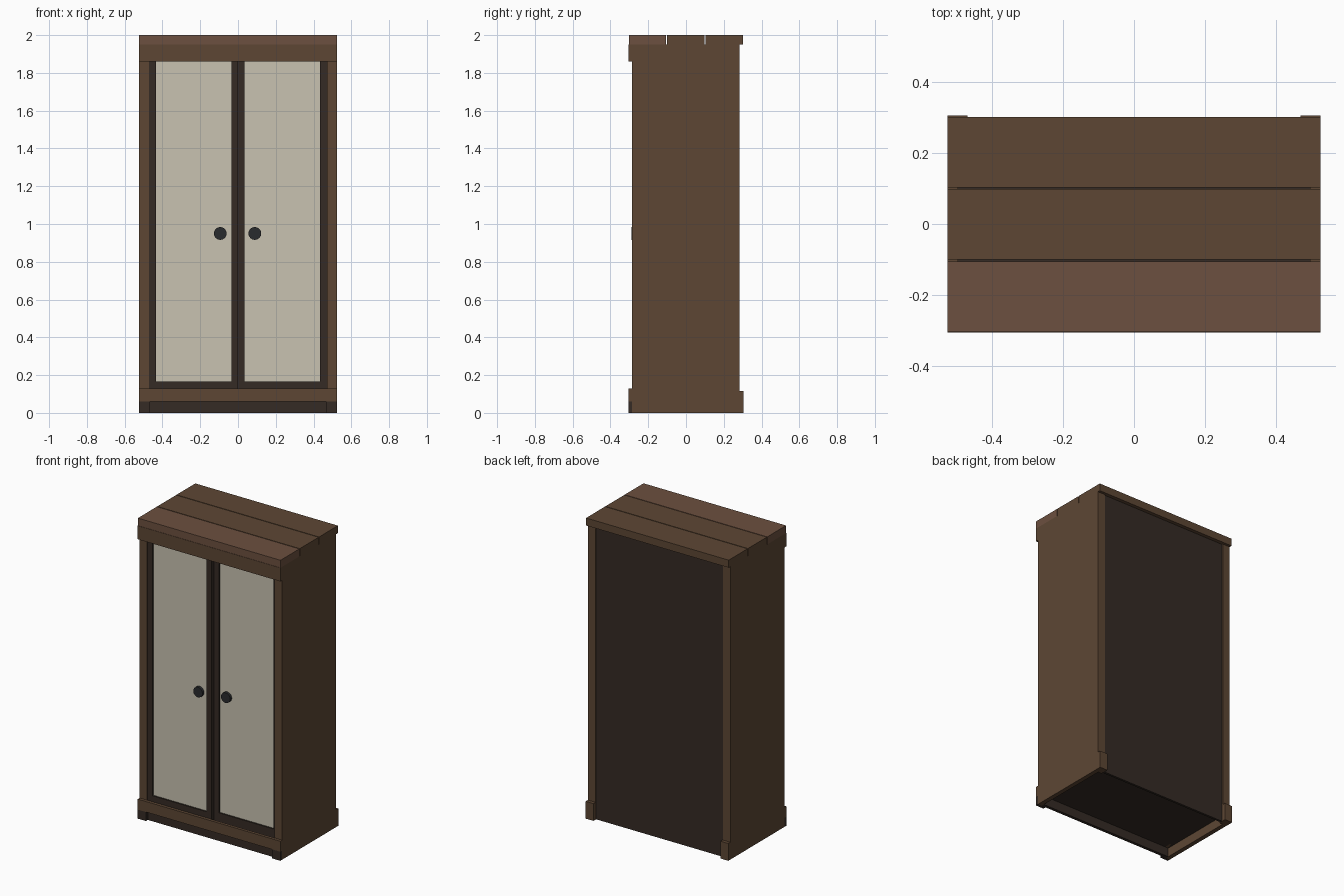
import bpy, math

if "Cube" in bpy.data.objects:
    bpy.data.objects.remove(bpy.data.objects["Cube"])


def material(name, rgb):
    m = bpy.data.materials.new(name)
    m.diffuse_color = (*rgb, 1)
    m.use_nodes = True
    m.node_tree.nodes["Principled BSDF"].inputs["Base Color"].default_value = m.diffuse_color
    return m


WOOD = material("brown_wood", (0.11, 0.062, 0.034))
TOPWOOD = material("reddish_wood", (0.15, 0.08, 0.05))
DARK = material("dark_wood", (0.035, 0.024, 0.018))
PAPER = material("pale_panel", (0.58, 0.54, 0.44))
IRON = material("dark_iron", (0.022, 0.024, 0.026))


def box(name, x, y, z, mat):
    """Box from (min, max) pairs on each axis."""
    bpy.ops.mesh.primitive_cube_add(size=1, location=[sum(p) / 2 for p in (x, y, z)])
    ob = bpy.context.object
    ob.scale = [p[1] - p[0] for p in (x, y, z)]
    bpy.ops.object.transform_apply(location=False, rotation=False, scale=True)
    ob.name = name
    ob.data.materials.append(mat)
    return ob


def pair(name, x, y, z, mat):
    """The same box on both sides of x = 0."""
    box("right_" + name, x, y, z, mat)
    box("left_" + name, (-x[1], -x[0]), y, z, mat)


W, D = 0.525, 0.303

# Top planks with narrow gaps
for i, mat in enumerate((TOPWOOD, WOOD, WOOD)):
    y0 = -D + i * 0.203
    box(f"top_plank_{i + 1}", (-W, W), (y0, y0 + 0.198), (1.95, 2.0), mat)

# Carcass: sides, corner posts, feet
pair("side_panel", (0.495, W), (-0.285, 0.283), (0, 1.95), WOOD)
pair("front_post", (0.47, 0.495), (-0.285, -0.215), (0.06, 1.95), WOOD)
pair("back_post", (0.47, 0.495), (0.25, 0.283), (0, 1.95), WOOD)
pair("front_foot", (0.465, W), (-0.305, -0.285), (0, 0.06), DARK)
pair("back_foot", (0.468, W), (0.283, 0.305), (0, 0.115), WOOD)
box("back_panel", (-0.47, 0.47), (0.262, 0.277), (0, 1.95), DARK)
box("floor_board", (-0.495, 0.495), (-0.285, 0.262), (0.06, 0.09), DARK)
box("kick_board", (-0.495, 0.495), (-0.285, -0.265), (0, 0.06), DARK)
box("header_board", (-W, W), (-0.305, -0.285), (1.86, 1.95), WOOD)
box("bottom_rail", (-W, W), (-0.305, -0.285), (0.06, 0.13), WOOD)

# Sliding doors: left one runs in front of the right one
for side, x0, x1, y in (("left", -0.47, 0.0, -0.28), ("right", 0.0, 0.47, -0.25)):
    ys, f = (y, y + 0.025), 0.035
    z0, z1 = 0.09, 1.94
    box(side + "_door_outer_stile", (x0, x0 + f), ys, (z0, z1), DARK)
    box(side + "_door_inner_stile", (x1 - f, x1), ys, (z0, z1), DARK)
    box(side + "_door_bottom_rail", (x0 + f, x1 - f), ys, (z0, 0.167), DARK)
    box(side + "_door_top_rail", (x0 + f, x1 - f), ys, (1.88, z1), DARK)
    box(side + "_door_panel", (x0 + f, x1 - f), (y + 0.01, y + 0.018), (0.167, 1.88), PAPER)
    # Round pull
    kx = -0.094 if side == "left" else 0.089
    bpy.ops.mesh.primitive_cylinder_add(vertices=16, radius=0.034, depth=0.02,
                                        location=(kx, y + 0.002, 0.95),
                                        rotation=(math.pi / 2, 0, 0))
    knob = bpy.context.object
    knob.name = side + "_door_pull"
    knob.data.materials.append(IRON)
    bpy.ops.object.shade_smooth_by_angle()
